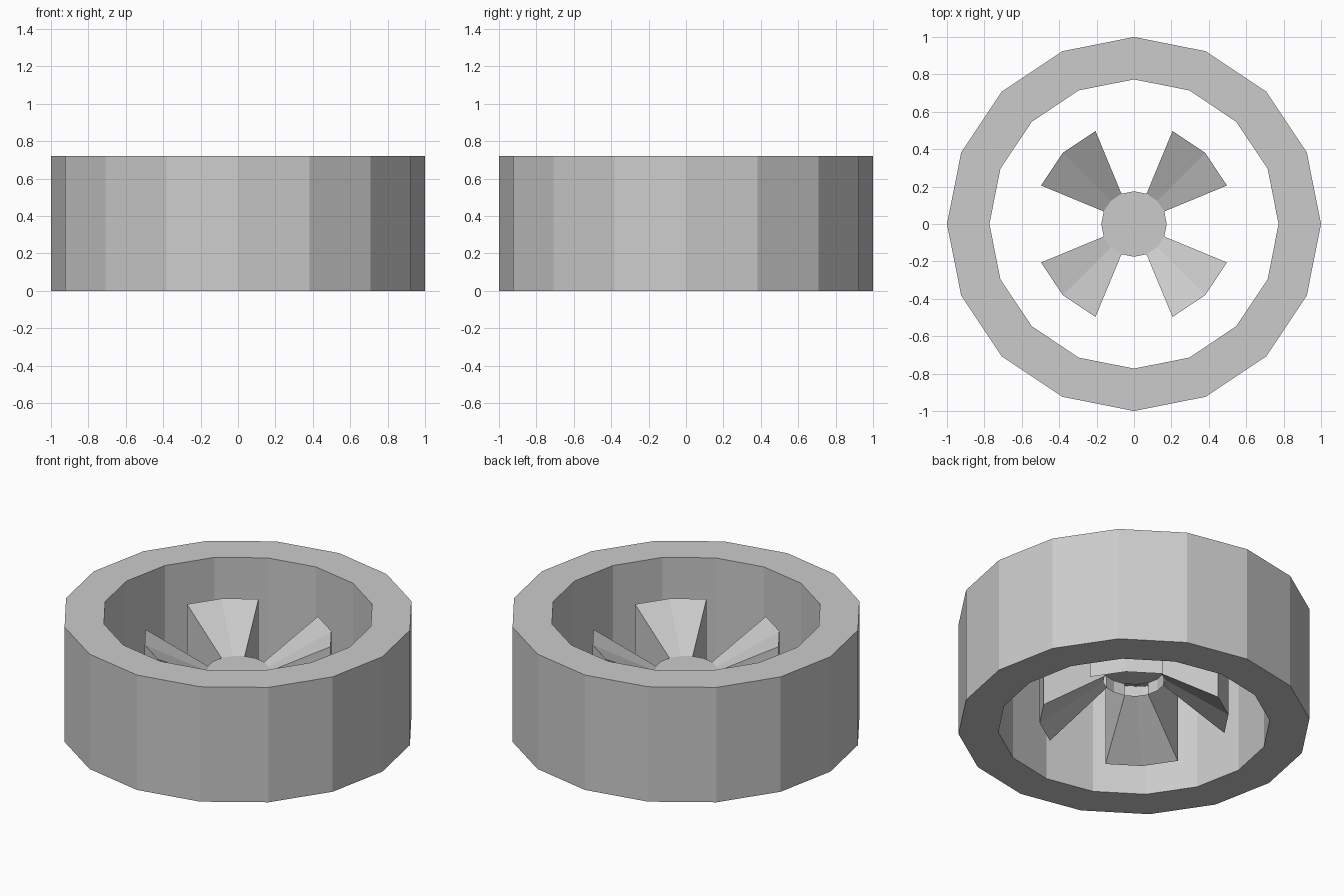
import bpy, bmesh
from math import cos, sin, tau

if "Cube" in bpy.data.objects:
    bpy.data.objects.remove(bpy.data.objects["Cube"])

N = 16          # sides of every round part


def loop(bm, r, z):
    return [bm.verts.new((r * cos(tau * k / N), r * sin(tau * k / N), z)) for k in range(N)]


def quad(bm, a, b, i, j):
    bm.faces.new((a[i], a[j], b[j], b[i]))


def finish(bm, name):
    loose = [v for v in bm.verts if not v.link_faces]
    bmesh.ops.delete(bm, geom=loose, context='VERTS')
    bmesh.ops.recalc_face_normals(bm, faces=bm.faces[:])
    mesh = bpy.data.meshes.new(name)
    bm.to_mesh(mesh)
    bm.free()
    bpy.context.collection.objects.link(bpy.data.objects.new(name, mesh))


# Tyre: closed rectangular profile swept round
bm = bmesh.new()
loops = [loop(bm, r, z) for r, z in ((1, 0), (1, 0.72), (0.773, 0.72), (0.773, 0))]
for n in range(4):
    for k in range(N):
        quad(bm, loops[n], loops[(n + 1) % 4], k, (k + 1) % N)
finish(bm, "tyre")

# Hub and four flared hollow spokes: one shell, open under the hub
bm = bmesh.new()
hub_top, hub_low = loop(bm, 0.175, 0.376), loop(bm, 0.175, 0.30)
end_top, end_low = loop(bm, 0.538, 0.57), loop(bm, 0.538, 0.05)
bm.faces.new(hub_top)
for k in range(N):
    j = (k + 1) % N
    if k % 4 in (1, 2):
        # spoke top, end and underside
        for a, b in ((hub_top, end_top), (end_top, end_low), (end_low, hub_low)):
            quad(bm, a, b, k, j)
    else:
        # hub wall between spokes
        quad(bm, hub_top, hub_low, k, j)
    if k % 4 in (1, 3):
        # spoke side
        bm.faces.new((hub_top[k], end_top[k], end_low[k], hub_low[k]))
finish(bm, "hub_and_spokes")
